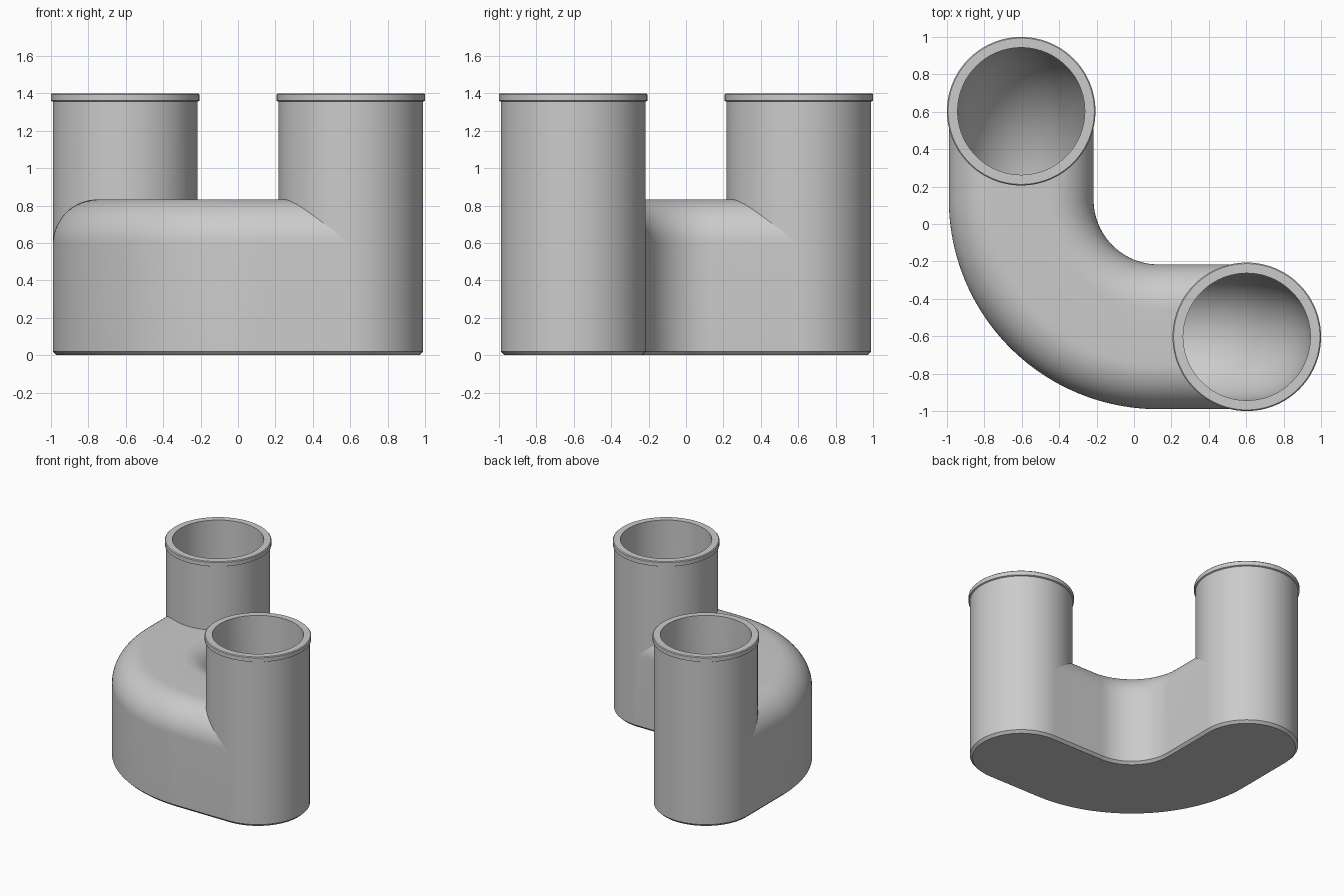
import bpy, bmesh
from math import sin, cos, pi, radians
from mathutils import Vector

if "Cube" in bpy.data.objects:
    bpy.data.objects.remove(bpy.data.objects["Cube"])

P = 0.603        # pipe centre offset
PIPE_R = 0.387   # pipe outer radius, also body half width
BORE_R = 0.34
BEND_C = 0.13    # centre of the plan bend
BODY_H = 0.833
FILLET = 0.24
BORE_Z = 0.44    # height of the horizontal bore
ELBOW = 0.44
CHAMFER = 0.02
TOP = 1.40

grey = bpy.data.materials.new("plain grey")
grey.use_nodes = True
colour = (0.6, 0.6, 0.6, 1)
grey.diffuse_color = colour
grey.node_tree.nodes["Principled BSDF"].inputs["Base Color"].default_value = colour


def loft(name, rings):
    """Skin a list of equal closed rings and cap both ends."""
    bm = bmesh.new()
    loops = [[bm.verts.new(p) for p in ring] for ring in rings]
    n = len(loops[0])
    for a, b in zip(loops, loops[1:]):
        for i in range(n):
            j = (i + 1) % n
            bm.faces.new((a[i], a[j], b[j], b[i]))
    bm.faces.new(loops[0])
    bm.faces.new(loops[-1])
    bmesh.ops.recalc_face_normals(bm, faces=bm.faces)
    mesh = bpy.data.meshes.new(name)
    bm.to_mesh(mesh)
    bm.free()
    mesh.materials.append(grey)
    obj = bpy.data.objects.new(name, mesh)
    bpy.context.collection.objects.link(obj)
    return obj


def circle(r, n=96):
    return [(r * cos(2 * pi * i / n), r * sin(2 * pi * i / n)) for i in range(n)]


def sweep(name, frames, section):
    """Sweep a section along (position, tangent, side) frames."""
    return loft(name, [[p + s * a + t.cross(s) * b for a, b in section]
                       for p, t, s in frames])


def mirrored(frames):
    """Complete a half path by swapping x and y."""
    swap = lambda v: Vector((v.y, v.x, v.z))
    return frames + [(swap(p), -swap(t), swap(s)) for p, t, s in frames[-2::-1]]


def half_bend(z, steps=24):
    out = []
    for i in range(steps + 1):
        a = pi + pi / 4 * i / steps
        d = Vector((cos(a), sin(a), 0))
        pos = Vector((BEND_C, BEND_C, z)) + d * (P + BEND_C)
        out.append((pos, Vector((-d.y, d.x, 0)), -d))
    return out


# curved body with rounded top and chamfered base
half = [(PIPE_R - CHAMFER, 0), (PIPE_R, CHAMFER)]
for i in range(17):
    a = pi / 2 * i / 16
    half.append((PIPE_R - FILLET + FILLET * cos(a), BODY_H - FILLET + FILLET * sin(a)))
section = half + [(-x, z) for x, z in reversed(half)]
start = (Vector((-P, P, 0)), Vector((0, -1, 0)), Vector((1, 0, 0)))
body = sweep("curved_body", mirrored([start] + half_bend(0)), section)

# upright pipes with a raised rim
profile = [(PIPE_R - CHAMFER, 0), (PIPE_R, CHAMFER), (PIPE_R, 1.356), (0.397, 1.361),
           (0.397, TOP - 0.006), (0.391, TOP)]
parts = [body]
for name, x, y in (("right_pipe", -P, P), ("left_pipe", P, -P)):
    parts.append(loft(name, [[Vector((x + a, y + b, z)) for a, b in circle(r)]
                             for r, z in profile]))

# continuous U-shaped bore
side = Vector((1, 0, 0))
path = [(Vector((-P, P, TOP + 0.1)), Vector((0, 0, -1)), side)]
for i in range(25):
    a = pi / 2 * i / 24
    pos = Vector((-P, P - ELBOW + ELBOW * cos(a), BORE_Z + ELBOW - ELBOW * sin(a)))
    path.append((pos, Vector((0, -sin(a), -cos(a))), side))
bore = sweep("bore_cutter", mirrored(path + half_bend(BORE_Z)), circle(BORE_R))
bore.hide_render = True

for obj in parts:
    cut = obj.modifiers.new("bore", "BOOLEAN")
    cut.operation = "DIFFERENCE"
    cut.solver = "EXACT"
    cut.object = bore
    bpy.ops.object.select_all(action="DESELECT")
    obj.select_set(True)
    bpy.context.view_layer.objects.active = obj
    bpy.ops.object.modifier_apply(modifier=cut.name)
    bpy.ops.object.shade_smooth_by_angle(angle=radians(30))

bpy.data.objects.remove(bore)
